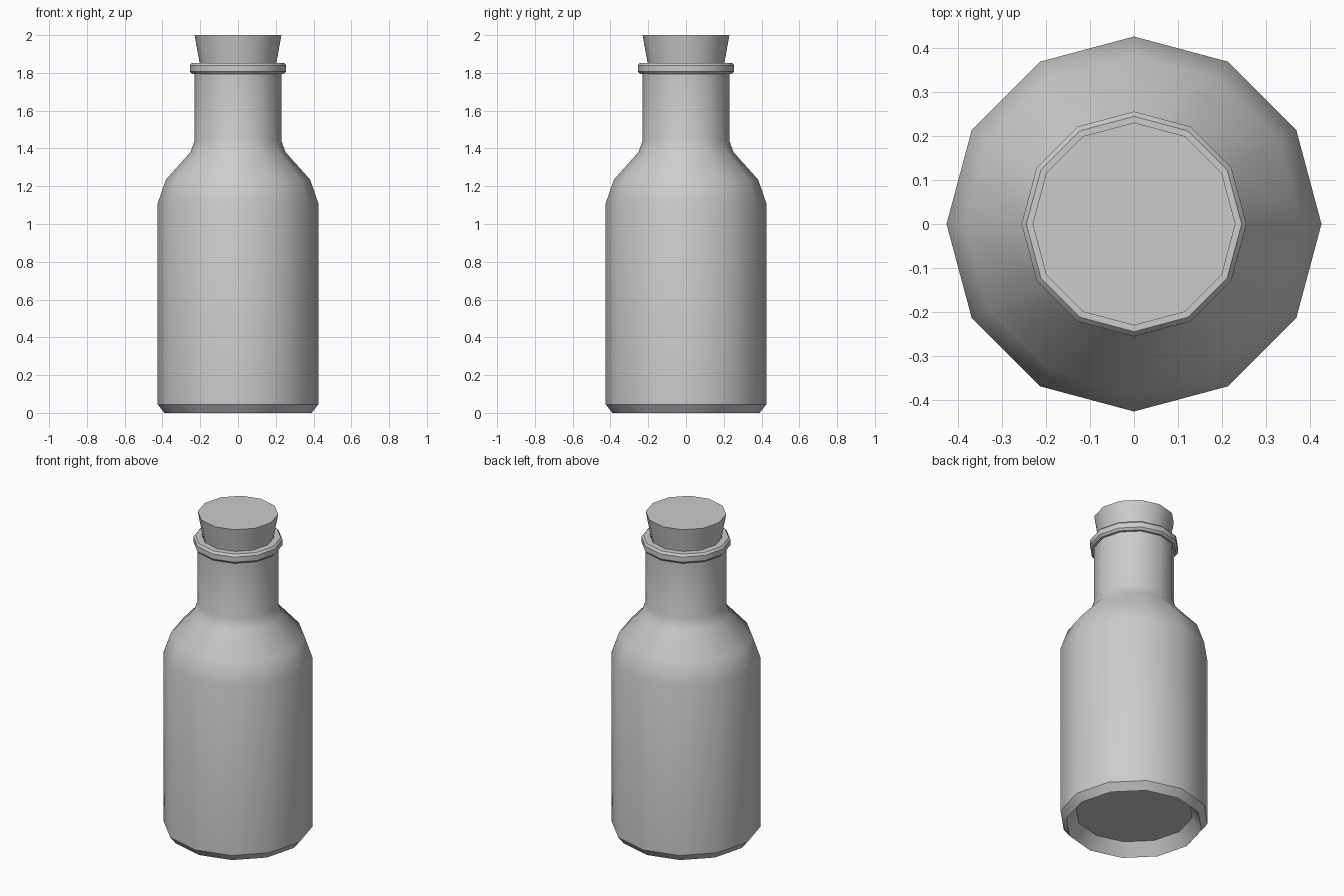
import bpy, bmesh, math

if "Cube" in bpy.data.objects:
    bpy.data.objects.remove(bpy.data.objects["Cube"])

SIDES = 12


def lathe(name, profile):
    """Revolve an (r, z) profile around z, capping both ends."""
    bm = bmesh.new()
    rings = []
    for r, z in profile:
        rings.append([bm.verts.new((r * math.cos(2 * math.pi * i / SIDES),
                                    r * math.sin(2 * math.pi * i / SIDES), z))
                      for i in range(SIDES)])
    for low, high in zip(rings, rings[1:]):
        for i in range(SIDES):
            j = (i + 1) % SIDES
            bm.faces.new((low[i], low[j], high[j], high[i]))
    bm.faces.new(rings[0][::-1])
    bm.faces.new(rings[-1])
    bmesh.ops.recalc_face_normals(bm, faces=bm.faces)
    mesh = bpy.data.meshes.new(name)
    bm.to_mesh(mesh)
    bm.free()
    obj = bpy.data.objects.new(name, mesh)
    bpy.context.collection.objects.link(obj)
    bpy.ops.object.select_all(action='DESELECT')
    obj.select_set(True)
    bpy.context.view_layer.objects.active = obj
    bpy.ops.object.shade_smooth_by_angle(angle=math.radians(35))
    return obj


# Bottle: recessed base, chamfer, body, shoulder, neck, lip and mouth
lathe("bottle", [
    (0.335, 0.075), (0.39, 0.0), (0.425, 0.045), (0.425, 1.11),
    (0.382, 1.235), (0.252, 1.38), (0.23, 1.44), (0.23, 1.795),
    (0.244, 1.795), (0.255, 1.808), (0.255, 1.84), (0.244, 1.853),
    (0.206, 1.853), (0.206, 1.78),
])

# Tapered cork seated in the mouth
lathe("cork", [(0.19, 1.78), (0.23, 2.0)])
